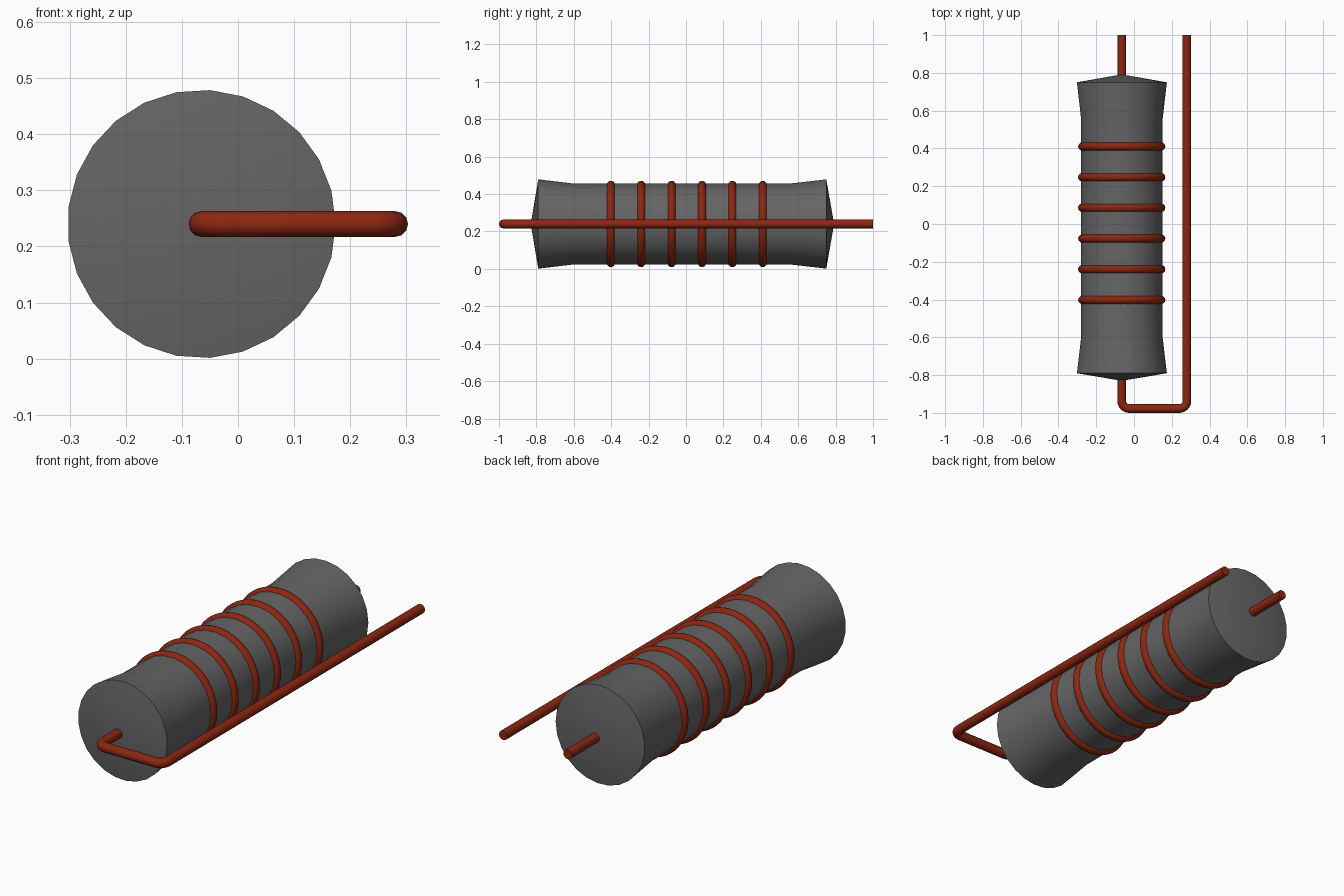
import bpy
import math

if "Cube" in bpy.data.objects:
    bpy.data.objects.remove(bpy.data.objects["Cube"], do_unlink=True)

AXIS_X, AXIS_Z = -0.065, 0.24
WIRE_R = 0.023


def material(name, rgb):
    m = bpy.data.materials.new(name)
    m.use_nodes = True
    m.diffuse_color = (*rgb, 1)
    m.node_tree.nodes["Principled BSDF"].inputs["Base Color"].default_value = (*rgb, 1)
    return m


def smooth(obj, angle=40):
    bpy.ops.object.select_all(action='DESELECT')
    obj.select_set(True)
    bpy.context.view_layer.objects.active = obj
    bpy.ops.object.shade_smooth_by_angle(angle=math.radians(angle))


def lathe_y(name, profile, sides, mat):
    """Revolve (y, radius) points, with a tip at each end, around the body axis."""
    verts = [(0, profile[0][0], 0)]
    for y, r in profile[1:-1]:
        for i in range(sides):
            a = 2 * math.pi * i / sides
            verts.append((r * math.cos(a), y, r * math.sin(a)))
    verts.append((0, profile[-1][0], 0))
    last, rings = len(verts) - 1, len(profile) - 2
    faces = []
    for i in range(sides):
        j = (i + 1) % sides
        faces.append((0, 1 + i, 1 + j))
        for k in range(rings - 1):
            a, b = 1 + k * sides, 1 + (k + 1) * sides
            faces.append((a + i, b + i, b + j, a + j))
        b = 1 + (rings - 1) * sides
        faces.append((last, b + j, b + i))
    mesh = bpy.data.meshes.new(name)
    mesh.from_pydata(verts, [], faces)
    mesh.materials.append(mat)
    obj = bpy.data.objects.new(name, mesh)
    obj.location = (AXIS_X, 0, AXIS_Z)
    bpy.context.collection.objects.link(obj)
    smooth(obj)
    return obj


def wire(name, points, mat):
    """Round wire with flat capped ends along a path."""
    curve = bpy.data.curves.new(name, 'CURVE')
    curve.dimensions = '3D'
    curve.bevel_depth = WIRE_R
    curve.bevel_resolution = 4
    curve.use_fill_caps = True
    spline = curve.splines.new('POLY')
    spline.points.add(len(points) - 1)
    for p, co in zip(spline.points, points):
        p.co = (*co, 1)
    curve.materials.append(mat)
    obj = bpy.data.objects.new(name, curve)
    bpy.context.collection.objects.link(obj)
    bpy.ops.object.select_all(action='DESELECT')
    obj.select_set(True)
    bpy.context.view_layer.objects.active = obj
    bpy.ops.object.convert(target='MESH')
    smooth(bpy.context.object)


grey = material("dark grey", (0.13, 0.13, 0.13))
copper = material("copper red", (0.26, 0.02, 0.006))

# Flared core with shallow cone ends
lathe_y("core", [(-0.83, 0), (-0.79, 0.239), (-0.595, 0.216),
                 (0.55, 0.216), (0.75, 0.239), (0.792, 0)], 25, grey)

# Coil rings around the core
for i in range(6):
    bpy.ops.mesh.primitive_torus_add(
        major_radius=0.209, minor_radius=0.022, major_segments=48, minor_segments=12,
        location=(AXIS_X, -0.402 + 0.1625 * i, AXIS_Z), rotation=(math.pi / 2, 0, 0))
    ring = bpy.context.object
    ring.name = f"coil_ring_{i + 1}"
    ring.data.materials.append(copper)
    smooth(ring)

# Lead wire: through the core, bent across the front and back along the left side
RIGHT, LEFT, FRONT, BEND = AXIS_X, 0.28, -0.977, 0.04
path = [(RIGHT, 1.0, AXIS_Z)]
for cx, start in ((RIGHT + BEND, 180), (LEFT - BEND, 270)):
    for k in range(7):
        a = math.radians(start + 15 * k)
        path.append((cx + BEND * math.cos(a), FRONT + BEND + BEND * math.sin(a), AXIS_Z))
path.append((LEFT, 1.0, AXIS_Z))
wire("lead_wire", path, copper)
